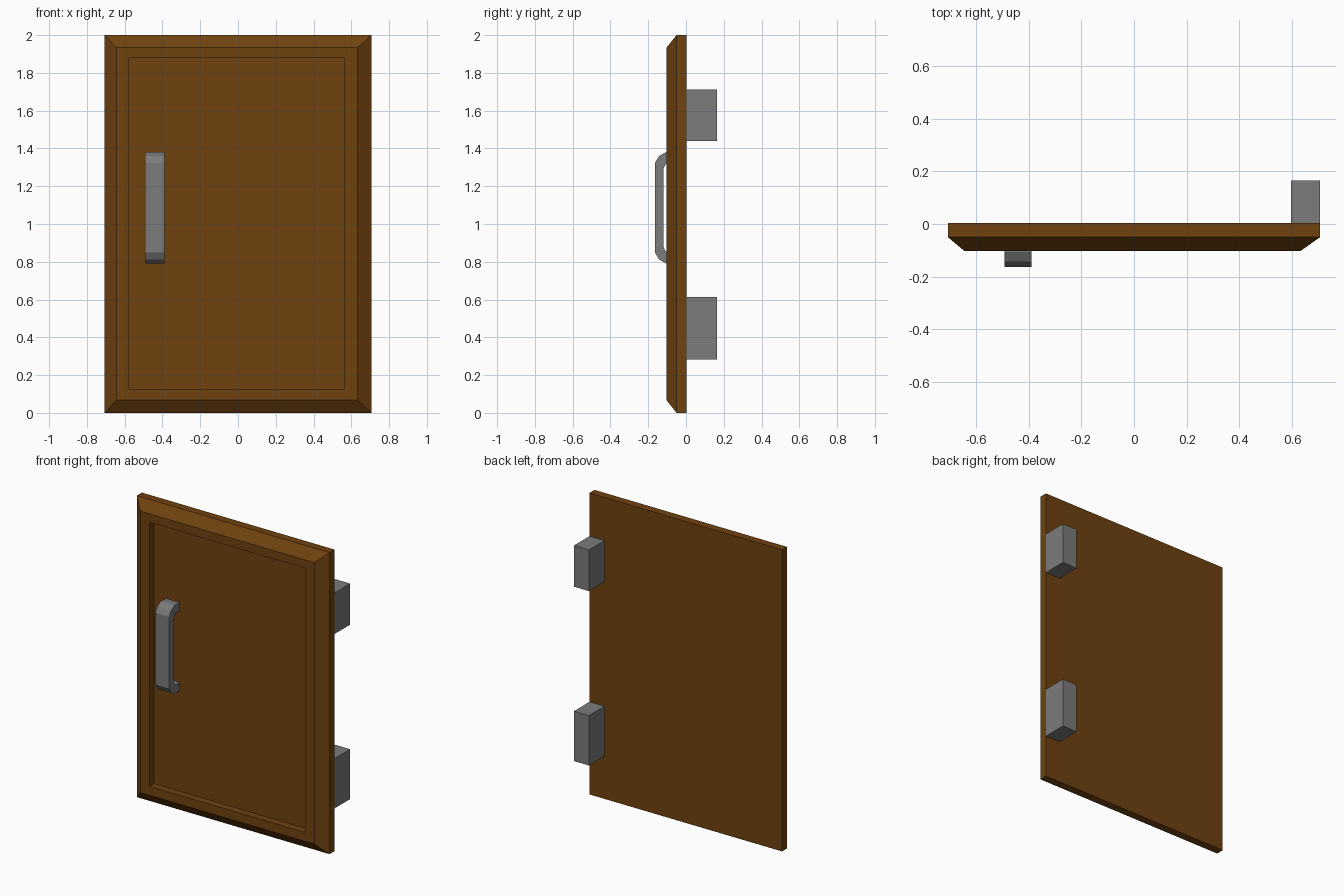
import bpy, bmesh

if "Cube" in bpy.data.objects:
    bpy.data.objects.remove(bpy.data.objects["Cube"])


def material(name, rgb):
    m = bpy.data.materials.new(name)
    m.diffuse_color = (*rgb, 1)
    m.use_nodes = True
    m.node_tree.nodes["Principled BSDF"].inputs["Base Color"].default_value = m.diffuse_color
    return m


wood = material("brown_wood", (0.16, 0.055, 0.005))
metal = material("grey_metal", (0.2, 0.2, 0.2))


def loft(name, rings, mat):
    """Join rings of points with quads and cap both ends."""
    bm = bmesh.new()
    loops = [[bm.verts.new(p) for p in ring] for ring in rings]
    for a, b in zip(loops, loops[1:]):
        for i in range(len(a)):
            j = (i + 1) % len(a)
            bm.faces.new((a[i], a[j], b[j], b[i]))
    bm.faces.new(loops[0])
    bm.faces.new(loops[-1])
    bmesh.ops.recalc_face_normals(bm, faces=bm.faces)
    me = bpy.data.meshes.new(name)
    bm.to_mesh(me)
    bm.free()
    me.materials.append(mat)
    ob = bpy.data.objects.new(name, me)
    bpy.context.collection.objects.link(ob)
    return ob


def rect(x0, x1, z0, z1, y):
    return [(x0, y, z0), (x1, y, z0), (x1, y, z1), (x0, y, z1)]


# Door: back edge, chamfered front rim, recessed panel
FLOOR = -0.055
loft("door", [
    rect(-0.707, 0.707, 0, 2, 0.003),
    rect(-0.707, 0.707, 0, 2, -0.05),
    rect(-0.644, 0.632, 0.067, 1.934, -0.103),
    rect(-0.577, 0.563, 0.126, 1.878, -0.103),
    rect(-0.577, 0.563, 0.126, 1.878, FLOOR),
], wood)

# Hinge blocks on the back
for name, z0, z1 in (("upper_hinge", 1.44, 1.713), ("lower_hinge", 0.283, 0.614)):
    loft(name, [rect(0.597, 0.707, z0, z1, y) for y in (0.003, 0.165)], metal)

# Handle: flat strap bent at both ends, (y, outer z, inner y, inner z) mirrored about its middle
MID = 1.086
half = [((FLOOR, 0.292), (FLOOR, 0.238)),
        ((-0.106, 0.294), (-0.095, 0.238)),
        ((-0.143, 0.274), (-0.11, 0.228)),
        ((-0.164, 0.238), (-0.118, 0.21))]
sections = [(o, i, 1) for o, i in half] + [(o, i, -1) for o, i in reversed(half)]
XL, XR = -0.492, -0.39
loft("handle", [
    [(XL, o[0], MID + s * o[1]), (XR, o[0], MID + s * o[1]),
     (XR, i[0], MID + s * i[1]), (XL, i[0], MID + s * i[1])]
    for o, i, s in sections
], metal)
